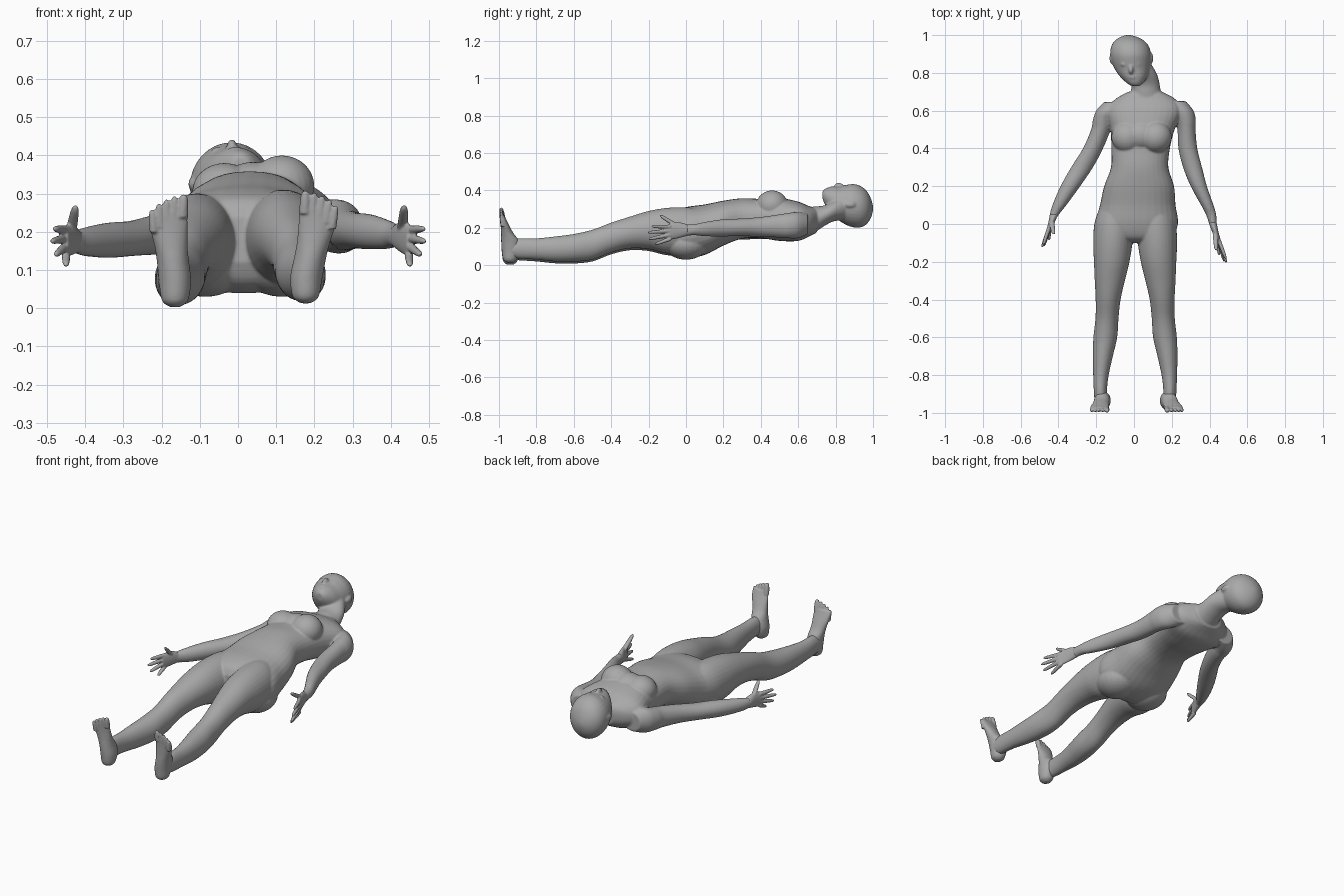
import bpy, bmesh, math
from mathutils import Vector, Matrix

clay = bpy.data.materials.new("clay_grey")
clay.diffuse_color = (0.4, 0.4, 0.4, 1)


def spline(keys, steps=4):
    """Catmull-Rom interpolation of cross-sections."""
    k = [Vector(v) for v in keys]
    out = []
    for i in range(len(k) - 1):
        a, b, c, d = k[max(i - 1, 0)], k[i], k[i + 1], k[min(i + 2, len(k) - 1)]
        for s in range(steps):
            t = s / steps
            out.append(0.5 * (2 * b + (c - a) * t + (2 * a - 5 * b + 4 * c - d) * t * t
                              + (3 * b - a - 3 * c + d) * t ** 3))
    return out + [k[-1]]


def loft(bm, keys, axis='y', power=2.0, n=32):
    """Skin through sections (x, y, z, half width, half depth) square to the axis."""
    rings = []
    for x, y, z, a, b in spline(keys):
        ring = []
        for i in range(n):
            t = 2 * math.pi * i / n
            c, s = math.cos(t), math.sin(t)
            u = a * math.copysign(abs(c) ** (2 / power), c)
            v = b * math.copysign(abs(s) ** (2 / power), s)
            ring.append(bm.verts.new((x + u, y, z + v) if axis == 'y' else (x + u, y + v, z)))
        rings.append(ring)
    faces = [bm.faces.new(rings[0]), bm.faces.new(rings[-1])]
    for r, q in zip(rings, rings[1:]):
        for i in range(n):
            j = (i + 1) % n
            faces.append(bm.faces.new((r[i], r[j], q[j], q[i])))
    bmesh.ops.recalc_face_normals(bm, faces=faces)


def blob(bm, centre, radii):
    m = Matrix.Translation(centre) @ Matrix.Diagonal((*radii, 1))
    bmesh.ops.create_uvsphere(bm, u_segments=24, v_segments=16, radius=1, matrix=m)


def digit(bm, base, tip, r, axis='y'):
    """Tapered finger or toe with a rounded tip."""
    p, q = Vector(base), Vector(tip)
    keys = [(*p.lerp(q, t), r * w, r * w)
            for t, w in ((0, 1.1), (0.5, 1), (0.85, 0.8), (0.96, 0.5), (1, 0.15))]
    loft(bm, keys, axis, n=12)


def finish(name, bm, voxel, smooth):
    """Fuse the overlapping masses into one skin."""
    me = bpy.data.meshes.new(name)
    bm.to_mesh(me)
    bm.free()
    ob = bpy.data.objects.new(name, me)
    bpy.context.collection.objects.link(ob)
    me.materials.append(clay)
    fuse = ob.modifiers.new("fuse", 'REMESH')
    fuse.mode, fuse.voxel_size, fuse.use_smooth_shade = 'VOXEL', voxel, True
    soft = ob.modifiers.new("soften", 'SMOOTH')
    soft.factor, soft.iterations = 0.5, smooth


body = bmesh.new()
# Torso and neck
loft(body, [(.06, .70, .24, .09, .065), (.06, .66, .235, .16, .08), (.055, .6, .235, .2, .105),
            (.045, .5, .245, .17, .115), (.035, .4, .25, .155, .105), (.03, .3, .25, .152, .108),
            (.027, .2, .225, .185, .12), (.02, .1, .19, .2, .135), (.015, 0, .175, .218, .136),
            (.015, -.07, .175, .18, .11), (.015, -.1, .18, .1, .06)], power=2.3)
loft(body, [(.065, .64, .24, .1, .07), (.063, .7, .25, .08, .065), (.06, .74, .265, .076, .055),
            (.045, .79, .29, .078, .055), (.01, .85, .31, .08, .07)])
# Chest and buttocks
blob(body, (.115, .46, .32), (.085, .085, .08))
blob(body, (-.035, .46, .305), (.085, .085, .075))
blob(body, (.04, .47, .31), (.09, .08, .073))
for x in (-.085, .115):
    blob(body, (x, 0, .115), (.11, .12, .085))
# Head, with nose, lips, eyelids and ears
loft(body, [(.008, .73, .375, .02, .02), (.005, .745, .365, .042, .045),
            (-.002, .78, .345, .072, .075), (-.01, .82, .33, .092, .092),
            (-.015, .86, .322, .104, .108), (-.018, .9, .318, .108, .116),
            (-.021, .94, .312, .1, .108), (-.024, .97, .308, .078, .084),
            (-.028, .99, .305, .045, .048), (-.029, 1.0, .305, .012, .012)])
blob(body, (-.016, .817, .424), (.013, .024, .018))
blob(body, (-.006, .778, .413), (.022, .009, .01))
for x in (-.052, .016):
    blob(body, (x, .845, .412), (.018, .01, .011))
for x in (-.118, .09):
    blob(body, (x, .877, .325), (.012, .03, .018))
# Arms
loft(body, [(-.1, .645, .21, .06, .055), (-.14, .6, .21, .06, .07), (-.163, .55, .205, .055, .065),
            (-.175, .5, .2, .052, .06), (-.217, .4, .192, .053, .052), (-.275, .3, .183, .058, .046),
            (-.337, .2, .178, .052, .046), (-.395, .1, .174, .037, .038),
            (-.422, .05, .174, .024, .03), (-.43, .03, .175, .02, .03)])
loft(body, [(.215, .65, .22, .06, .055), (.253, .6, .215, .062, .07), (.272, .55, .212, .055, .068),
            (.278, .5, .21, .048, .062), (.285, .4, .205, .05, .053), (.31, .3, .203, .05, .047),
            (.343, .2, .2, .043, .046), (.388, .1, .193, .033, .038),
            (.408, .05, .19, .027, .03), (.418, 0, .188, .02, .03)])

# Legs and feet: left side as listed, right side mirrored and slightly turned out
leg = [(-.095, .08, .19, .09, .1), (-.105, 0, .18, .105, .12), (-.112, -.1, .175, .104, .122),
       (-.118, -.2, .178, .094, .102), (-.128, -.3, .165, .08, .085), (-.137, -.4, .138, .066, .08),
       (-.143, -.5, .1, .061, .08), (-.152, -.6, .083, .063, .074), (-.165, -.7, .077, .053, .067),
       (-.175, -.8, .077, .041, .057), (-.178, -.88, .08, .035, .055), (-.175, -.94, .08, .034, .05)]
foot = [(-.165, -.94, .003, .012, .016), (-.165, -.94, .02, .034, .037), (-.165, -.935, .07, .042, .05),
        (-.17, -.94, .12, .042, .048), (-.175, -.955, .16, .043, .033), (-.18, -.966, .2, .048, .023),
        (-.182, -.976, .235, .05, .015), (-.18, -.981, .255, .042, .011)]
toes = [(-.142, .292), (-.166, .287), (-.187, .279), (-.207, .268), (-.225, .253)]


def right(p, turn=0.0):
    x, y, z = p[:3]
    return (-x + .012 + turn * max(0, z - .05), y, z + .01, *p[3:])


loft(body, leg)
loft(body, [right(s) for s in leg])
for side, place in (("left", lambda p: p), ("right", lambda p: right(p, .09))):
    bm = bmesh.new()
    loft(bm, [place(s) for s in foot], 'z')
    for i, (x, z) in enumerate(toes):
        base = (x * .9 - .018, -.979, z - .055)
        digit(bm, place(base), place((x, -.989, z + .006)), .014 if i == 0 else .0105, 'z')
    finish(side + "_foot", bm, .004, 3)

finish("body", body, .0055, 5)

# Hands: palm, then thumb to little finger fanned in height
hands = {
    "left": ([(-.424, .05, .175, .022, .03), (-.436, .01, .18, .017, .041),
              (-.45, -.03, .175, .013, .042), (-.453, -.045, .175, .009, .035)],
             [(-.425, -.055, .266), (-.48, -.11, .208), (-.487, -.125, .175),
              (-.477, -.118, .14), (-.45, -.085, .113)]),
    "right": ([(.416, .01, .188, .021, .03), (.43, -.04, .187, .017, .042),
               (.447, -.09, .178, .013, .042), (.45, -.105, .177, .009, .035)],
              [(.435, -.14, .266), (.487, -.185, .208), (.489, -.205, .175),
               (.478, -.2, .14), (.45, -.165, .113)]),
}
for side, (palm, tips) in hands.items():
    bm = bmesh.new()
    loft(bm, palm)
    kx, ky = palm[2][0], palm[2][1]
    for i, tip in enumerate(tips):
        if i == 0:
            digit(bm, (palm[1][0], palm[1][1], .205), tip, .013)
        else:
            digit(bm, (kx, ky + .01, .226 - .021 * i), tip, .0105)
    finish(side + "_hand", bm, .0035, 2)
